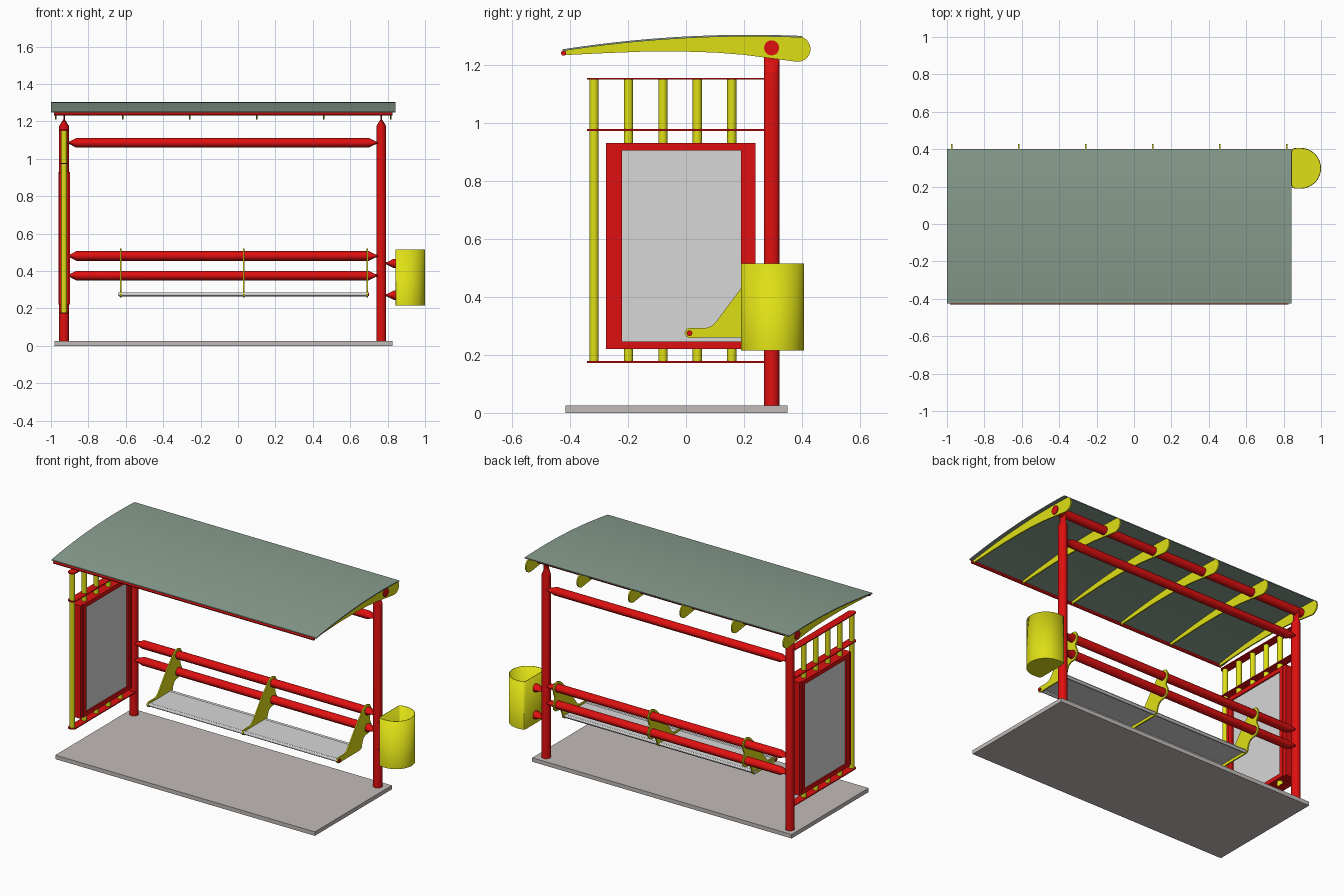
import bpy, bmesh, math
from mathutils import Vector

if "Cube" in bpy.data.objects:
    bpy.data.objects.remove(bpy.data.objects["Cube"])


def material(name, rgb):
    m = bpy.data.materials.new(name)
    m.diffuse_color = (*rgb, 1)
    m.use_nodes = True
    m.node_tree.nodes["Principled BSDF"].inputs["Base Color"].default_value = m.diffuse_color
    return m


RED = material("red", (0.74, 0.005, 0.005))
YELLOW = material("yellow", (0.74, 0.74, 0.008))
ROOF = material("roof_green_grey", (0.25, 0.34, 0.275))
GREY = material("light_grey", (0.68, 0.68, 0.68))
STONE = material("stone", (0.54, 0.50, 0.485))


def finish(name, bm, mat, angle=None):
    bmesh.ops.recalc_face_normals(bm, faces=bm.faces)
    me = bpy.data.meshes.new(name)
    bm.to_mesh(me)
    bm.free()
    me.materials.append(mat)
    ob = bpy.data.objects.new(name, me)
    bpy.context.collection.objects.link(ob)
    if angle:
        bpy.ops.object.select_all(action='DESELECT')
        ob.select_set(True)
        bpy.context.view_layer.objects.active = ob
        bpy.ops.object.shade_smooth_by_angle(angle=math.radians(angle))
    return ob


def box(name, lo, hi, mat):
    lo, hi = Vector(lo), Vector(hi)
    bm = bmesh.new()
    bmesh.ops.create_cube(bm, size=1)
    for v in bm.verts:
        v.co = (lo + hi) / 2 + Vector(a * b for a, b in zip(v.co, hi - lo))
    return finish(name, bm, mat)


def tube(name, axis, centre, stations, mat, n=20):
    """stations: (position, radius u, radius v); axis x uses u=z, v=y; axis z uses u=x, v=y"""
    bm = bmesh.new()
    rings = []
    for t, ru, rv in stations:
        ring = []
        for i in range(n):
            a = 2 * math.pi * i / n
            u, v = ru * math.cos(a), rv * math.sin(a)
            if axis == 'x':
                co = (t, centre[0] + v, centre[1] + u)
            else:
                co = (centre[0] + u, centre[1] + v, t)
            ring.append(bm.verts.new(co))
        rings.append(ring)
    for r, s in zip(rings, rings[1:]):
        for i in range(n):
            j = (i + 1) % n
            bm.faces.new((r[i], r[j], s[j], s[i]))
    bm.faces.new(rings[0])
    bm.faces.new(rings[-1])
    return finish(name, bm, mat, 30)


def prism(name, pts, x0, x1, mat):
    """Extrude a (y, z) outline along x."""
    bm = bmesh.new()
    a = [bm.verts.new((x0, y, z)) for y, z in pts]
    b = [bm.verts.new((x1, y, z)) for y, z in pts]
    n = len(pts)
    for i in range(n):
        j = (i + 1) % n
        bm.faces.new((a[i], a[j], b[j], b[i]))
    bm.faces.new(a)
    bm.faces.new(b)
    return finish(name, bm, mat, 30)


# Base slab
box("base_slab", (-0.98, -0.415, 0), (0.825, 0.35, 0.025), STONE)


# Curved roof sheet
def roof_z(y):
    return 1.303 - 0.12 * (y - 0.22) ** 2


ys = [-0.425 + 0.825 * i / 20 for i in range(21)]
prism("roof_sheet", [(y, roof_z(y)) for y in ys] +
      [(y, roof_z(y) - 0.006) for y in reversed(ys)], -1.0, 0.842, ROOF)

# Roof ribs following the sheet, with a rounded rear end
rib = [(y, roof_z(y) - 0.005) for y in ys[:-1]]
rib += [(0.385 + 0.044 * math.cos(math.radians(a)), 1.254 + 0.044 * math.sin(math.radians(a)))
        for a in range(80, -106, -15)]
rib += [(0.3, 1.221), (0.2, 1.234), (0.1, 1.242), (0, 1.245), (-0.15, 1.245),
        (-0.3, 1.239), (-0.42, 1.233)]
for i in range(6):
    x = -0.974 + i * 0.358
    prism(f"roof_rib_{i}", rib, x - 0.004, x + 0.004, YELLOW)
tube("roof_front_rod", 'x', (-0.422, 1.24), [(-0.985, .009, .009), (0.826, .009, .009)], RED, 12)
tube("roof_pipe", 'x', (0.295, 1.258), [(-0.984, .026, .026), (0.825, .026, .026)], RED)

# Posts with flattened tops
R = 0.0265
for side, x in (("left", -0.93), ("right", 0.766)):
    tube(f"{side}_post", 'z', (x, 0.295),
         [(0.02, R, R), (1.175, R, R), (1.21, .004, R), (1.26, .004, R)], RED)

# Cross pipes with flattened ends
for i, z in enumerate((1.085, 0.48, 0.375)):
    r = 0.0255
    tube(f"cross_pipe_{i}", 'x', (0.295, z),
         [(-0.91, .006, r), (-0.898, .008, r), (-0.865, r, r), (0.7, r, r),
          (0.735, .008, r), (0.748, .006, r)], RED)

# Side screen: display panel, frame, bars and rails
PX = -0.93
box("display_panel", (PX - .023, -0.24, 0.235), (PX + .023, 0.21, 0.915), GREY)
for s, y0, y1, yo in (("front", -0.252, -0.22, -0.275), ("rear", 0.215, 0.19, 0.24)):
    box(f"frame_{s}_inner", (PX - .031, min(y0, y1), 0.22), (PX + .031, max(y0, y1), 0.93), RED)
    box(f"frame_{s}_outer", (PX - .026, min(y0, yo), 0.22), (PX + .026, max(y0, yo), 0.93), RED)
for s, z0, z1 in (("bottom", 0.22, 0.246), ("top", 0.904, 0.93)):
    box(f"frame_{s}", (PX - .031, -0.252, z0), (PX + .031, 0.215, z1), RED)
for i in range(5):
    tube(f"screen_bar_{i}", 'z', (PX, -0.317 + i * 0.1187),
         [(0.176, .016, .016), (1.15, .016, .016)], YELLOW, 16)
for i, z in enumerate((0.175, 0.975, 1.152)):
    bm = bmesh.new()
    out = [(PX + .025 * math.sin(math.radians(a)), -0.317 - .025 * math.cos(math.radians(a)))
           for a in range(-90, 91, 15)] + [(PX + .025, 0.285), (PX - .025, 0.285)]
    f = bm.faces.new([bm.verts.new((x, y, z - .003)) for x, y in out])
    g = bmesh.ops.extrude_face_region(bm, geom=[f])
    for v in g["geom"]:
        if isinstance(v, bmesh.types.BMVert):
            v.co.z += .006
    finish(f"screen_rail_{i}", bm, RED)

# Bench seat with rolled edges and red rod ends
box("seat", (-0.635, 0.012, 0.277), (0.692, 0.222, 0.282), GREY)
for s, y in (("front", 0.012), ("rear", 0.219)):
    tube(f"seat_{s}_lip", 'x', (y, 0.275), [(-0.635, .011, .011), (0.692, .011, .011)], GREY, 12)
tube("seat_rod", 'x', (0.012, 0.275), [(-0.638, .010, .010), (0.701, .010, .010)], RED, 12)

# Seat brackets reaching around both lower pipes
bracket = [(-0.005, .275), (0.001, .288), (0.012, .293), (0.07, .293), (0.088, .299), (0.102, .312),
           (0.19, .43), (0.25, .497), (0.27, .513), (0.295, .52), (0.32, .512), (0.335, .485),
           (0.33, .455), (0.318, .43), (0.322, .41), (0.335, .385), (0.33, .355), (0.31, .338),
           (0.28, .335), (0.258, .325), (0.246, .3), (0.238, .27), (0.222, .26), (0.09, .26),
           (0.012, .258), (0.0, .264)]
for i, x in enumerate((-0.627, 0.032, 0.690)):
    prism(f"seat_bracket_{i}", bracket, x - .004, x + .004, YELLOW)

# Litter bin: D-shaped open shell
bm = bmesh.new()
out = [(0.842, 0.208), (0.846, 0.196), (0.858, 0.19)]
out += [(0.891 + .109 * math.cos(math.radians(a)), 0.298 + .109 * math.sin(math.radians(a)))
        for a in range(-90, 91, 10)]
out += [(0.858, 0.406), (0.846, 0.4), (0.842, 0.388)]
lo = [bm.verts.new((x, y, 0.215)) for x, y in out]
hi = [bm.verts.new((x, y, 0.515)) for x, y in out]
for i in range(len(out)):
    j = (i + 1) % len(out)
    bm.faces.new((lo[i], lo[j], hi[j], hi[i]))
bm.faces.new(lo[::-1])
litter_bin = finish("litter_bin", bm, YELLOW, 35)
mod = litter_bin.modifiers.new("wall", 'SOLIDIFY')
mod.thickness = 0.004
mod.offset = -1

# Bin mounts
for i, z in enumerate((0.44, 0.27)):
    tube(f"bin_mount_{i}", 'x', (0.295, z),
         [(0.785, .006, .025), (0.797, .007, .025), (0.832, .025, .025), (0.844, .025, .025)], RED)
